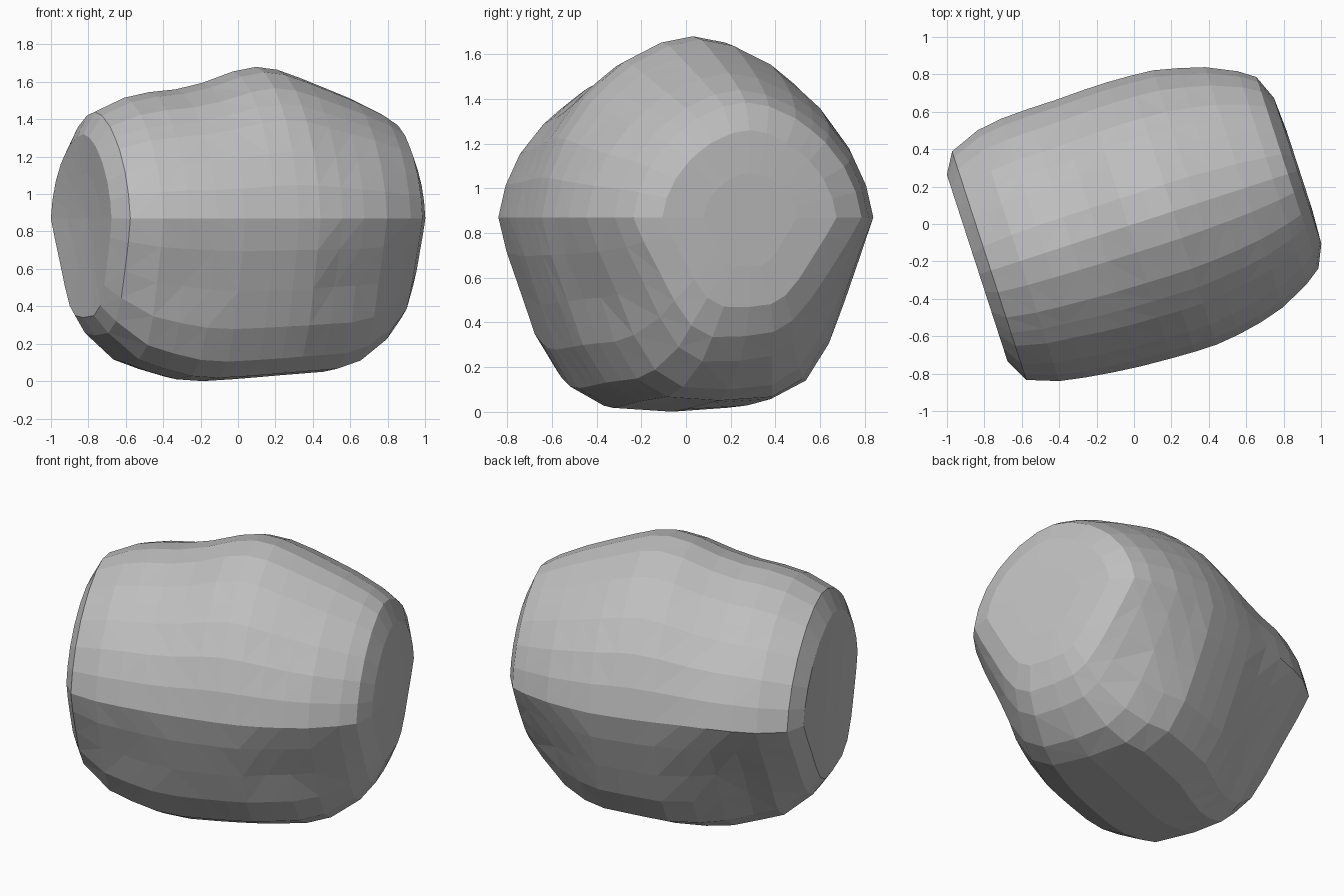
import bpy
import bmesh
import math
from mathutils import Vector

cube = bpy.data.objects.get("Cube")
if cube:
    bpy.data.objects.remove(cube, do_unlink=True)

# Stone colour
stone = bpy.data.materials.new("stone_grey")
stone.use_nodes = True
grey = (0.52, 0.52, 0.52, 1)
stone.diffuse_color = grey
bsdf = next(n for n in stone.node_tree.nodes if n.type == 'BSDF_PRINCIPLED')
bsdf.inputs["Base Color"].default_value = grey
bsdf.inputs["Roughness"].default_value = 0.9

# Half cross-section from top to bottom, in unit width and height
half_section = [(0, 1), (.2, .965), (.43, .86), (.57, .755), (.69, .65), (.85, .44), (.95, .22),
                (1, 0), (.945, -.2), (.845, -.45), (.745, -.68), (.6, -.88), (.38, -.98), (0, -1)]
section = half_section + [(-v, z) for v, z in reversed(half_section[1:-1])]

# Stations along the boulder: position, front width, back width, height above and below the ridge
stations = [
    (-.855, .25, .32, .24, .27),
    (-.87, .49, .56, .45, .53),
    (-.805, .615, .67, .57, .625),
    (-.64, .675, .735, .645, .77),
    (-.5, .7, .755, .675, .82),
    (-.35, .72, .76, .69, .86),
    (-.2, .735, .76, .725, .87),
    (-.03, .745, .765, .785, .86),
    (.1, .75, .765, .81, .85),
    (.22, .75, .76, .795, .84),
    (.35, .735, .75, .75, .83),
    (.48, .71, .72, .7, .82),
    (.62, .67, .68, .645, .775),
    (.78, .59, .605, .57, .66),
    (.865, .53, .545, .515, .55),
    (.92, .41, .41, .39, .41),
    (.93, .22, .22, .2, .22),
]

# Shallow hollows on the sides: centre, radius, depth
hollows = [
    ((-.25, -.63, .6), .32, .02),
    ((.6, -.45, .55), .32, .02),
    ((.7, .4, .3), .42, .03),
    ((-.6, .35, .35), .42, .03),
    ((-.35, -.5, 1.25), .3, .012),
    ((.55, -.3, 1.2), .3, .012),
    ((-.5, .35, 1.25), .3, .012),
]
turn = math.atan2(.309, .951)
along = Vector((math.cos(turn), math.sin(turn), 0))
across = Vector((-math.sin(turn), math.cos(turn), 0))
middle = Vector((0, 0, .87))


def ramp(value):
    return max(0, min(1, value))


def taper(u, v, z):
    """How much the underside narrows toward the ends; one front corner stays full."""
    if z >= 0:
        return 1
    if v > 0:
        return 1 + z * .34 * ramp((abs(u - .15) - .2) / .45)
    return 1 + z * .22 * ramp((u - .2) / .6)


def place(u, v, z):
    """Point on the boulder, pressed inward where a hollow lies."""
    point = middle + along * u + across * v + Vector((0, 0, z))
    inward = -(across * v + Vector((0, 0, z))).normalized()
    press = 0
    for centre, radius, depth in hollows:
        reach = (point - Vector(centre)).length / radius
        if reach < 1:
            press += depth * (1 + math.cos(math.pi * reach)) / 2
    return point + inward * press


bm = bmesh.new()
rings = []
for u, front, back, up, down in stations:
    rings.append([bm.verts.new(place(u, v * taper(u, v, z) * (back if v > 0 else front),
                                     z * (up if z > 0 else down)))
                  for v, z in section])

# Skin between neighbouring stations
count = len(section)
for a, b in zip(rings, rings[1:]):
    for i in range(count):
        j = (i + 1) % count
        bm.faces.new((a[i], a[j], b[j], b[i]))

# Shallow dent on one end, near-flat face on the other
for ring, u in ((rings[0], -.845), (rings[-1], .93)):
    tip = bm.verts.new(place(u, 0, 0))
    for i in range(count):
        bm.faces.new((ring[i], ring[(i + 1) % count], tip))

bmesh.ops.triangulate(bm, faces=bm.faces[:], quad_method='SHORT_EDGE')
bmesh.ops.recalc_face_normals(bm, faces=bm.faces[:])
mesh = bpy.data.meshes.new("boulder")
bm.to_mesh(mesh)
bm.free()
mesh.materials.append(stone)
boulder = bpy.data.objects.new("boulder", mesh)
bpy.context.collection.objects.link(boulder)
